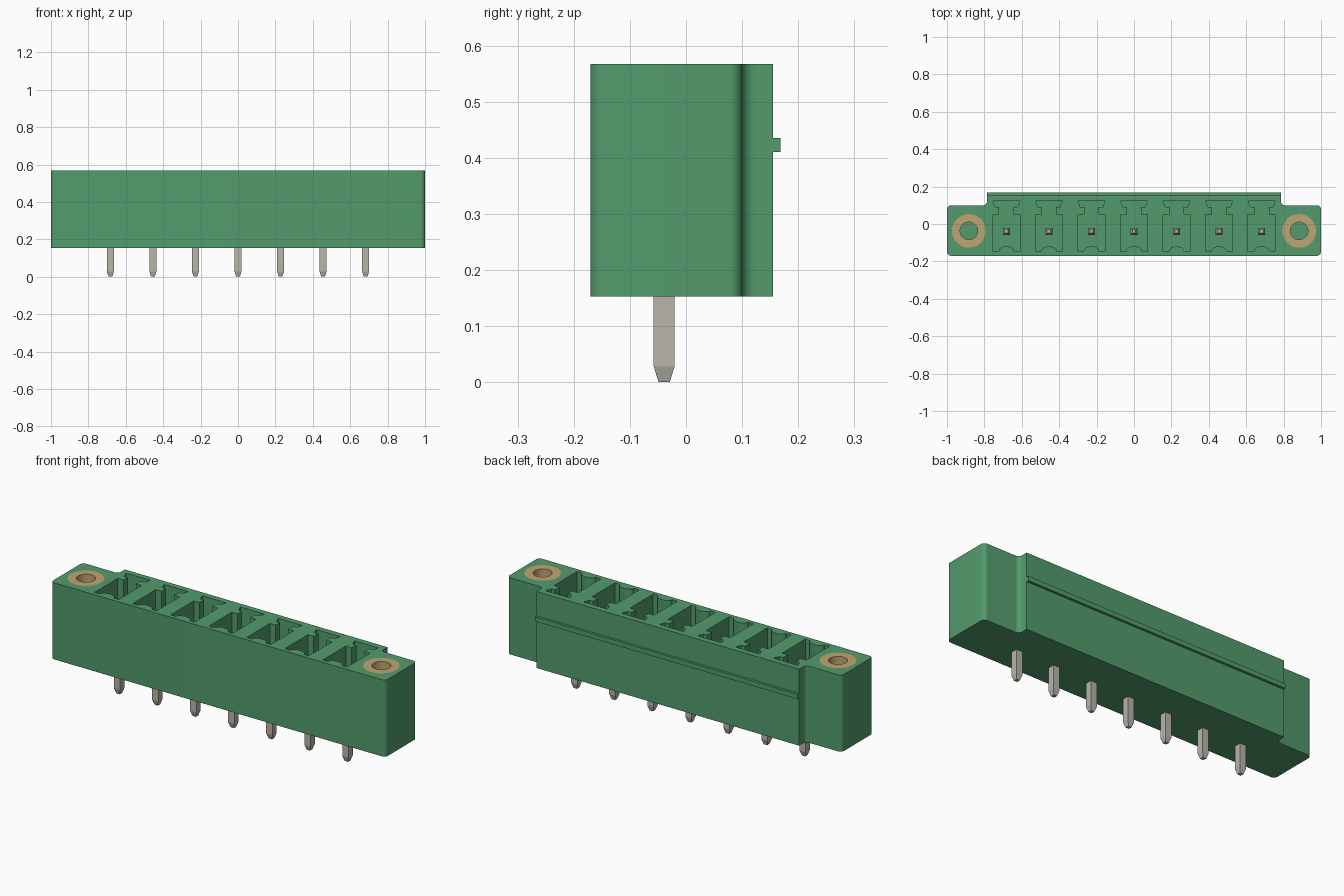
import bpy
import bmesh
from math import cos, sin, pi, tan, radians
from mathutils import Vector

cube = bpy.data.objects.get("Cube")
if cube:
    bpy.data.objects.remove(cube, do_unlink=True)

BOTTOM, TOP = 0.153, 0.567
PITCH, PIN_Y = 0.2275, -0.039
PIN_X = [(i - 3) * PITCH for i in range(7)]
SCREW_X, SCREW_Y = 0.883, -0.037


def material(name, color, rough=0.6):
    m = bpy.data.materials.new(name)
    m.use_nodes = True
    m.diffuse_color = (*color, 1)
    bsdf = m.node_tree.nodes["Principled BSDF"]
    bsdf.inputs["Base Color"].default_value = (*color, 1)
    bsdf.inputs["Roughness"].default_value = rough
    return m


green = material("green plastic", (0.085, 0.33, 0.15))
brass = material("tan brass", (0.52, 0.38, 0.17))
steel = material("pin metal", (0.48, 0.46, 0.40))


def make_object(name, bm, mat):
    bmesh.ops.recalc_face_normals(bm, faces=bm.faces)
    mesh = bpy.data.meshes.new(name)
    bm.to_mesh(mesh)
    bm.free()
    mesh.materials.append(mat)
    ob = bpy.data.objects.new(name, mesh)
    bpy.context.collection.objects.link(ob)
    return ob


def smooth(ob):
    bpy.ops.object.select_all(action="DESELECT")
    ob.select_set(True)
    bpy.context.view_layer.objects.active = ob
    bpy.ops.object.shade_smooth_by_angle(angle=radians(30))


def loft(bm, rings):
    """Closed solid through rings of (x, y, z) points."""
    rows = [[bm.verts.new(p) for p in ring] for ring in rings]
    n = len(rows[0])
    for a, b in zip(rows, rows[1:]):
        for i in range(n):
            j = (i + 1) % n
            bm.faces.new((a[i], a[j], b[j], b[i]))
    bm.faces.new(rows[0][::-1])
    bm.faces.new(rows[-1])


def prism(bm, outline, z0, z1):
    loft(bm, [[(x, y, z) for x, y in outline] for z in (z0, z1)])


def circle(x, y, r, n=40):
    return [(x + r * cos(2 * pi * i / n), y + r * sin(2 * pi * i / n)) for i in range(n)]


def rounded(corners, steps=6):
    """Outline with each (x, y, radius) corner filleted."""
    out = []
    for i, (x, y, r) in enumerate(corners):
        p = Vector((x, y))
        if not r:
            out.append((x, y))
            continue
        u = (Vector(corners[i - 1][:2]) - p).normalized()
        v = (Vector(corners[(i + 1) % len(corners)][:2]) - p).normalized()
        half = u.angle(v) / 2
        center = p + (u + v).normalized() * r / sin(half)
        a = p + u * r / tan(half) - center
        b = p + v * r / tan(half) - center
        for k in range(steps + 1):
            t = k / steps
            d = (a * (1 - t) + b * t).normalized() * r
            out.append(tuple(center + d))
    return out


# Housing: mounting flanges with a raised centre block at the back
R = 0.022
half = [(1, -0.17, R), (1, 0.1, R), (0.785, 0.1, R), (0.785, 0.155, 0)]
corners = half + [(-x, y, r) for x, y, r in reversed(half)]
bm = bmesh.new()
prism(bm, rounded(corners), BOTTOM, TOP)
housing = make_object("housing", bm, green)

# Contact pocket outline: curved bump in front, keyed slot at the back
right = [(0.072, -0.147), (0.072, 0.05), (0.038, 0.05),
         (0.038, 0.09), (0.06, 0.09), (0.072, 0.123)]
left = [(-x, y) for x, y in reversed(right)]
bump = [(-0.042 * cos(pi * i / 10), -0.147 + 0.028 * sin(pi * i / 10)) for i in range(11)]
pocket = right + left + bump

# Cutters for pockets and screw seats
bm = bmesh.new()
for px in PIN_X:
    prism(bm, [(x + px, y) for x, y in pocket], 0.22, TOP + 0.1)
for sx in (-SCREW_X, SCREW_X):
    prism(bm, circle(sx, SCREW_Y, 0.09), 0.22, TOP + 0.1)
cutter = make_object("pocket_cutter", bm, green)
cutter.hide_render = True

cut = housing.modifiers.new("pockets", "BOOLEAN")
cut.operation = "DIFFERENCE"
cut.solver = "EXACT"
cut.object = cutter
bpy.context.view_layer.update()
result = housing.evaluated_get(bpy.context.evaluated_depsgraph_get())
baked = bpy.data.meshes.new_from_object(result)
housing.modifiers.clear()
housing.data = baked
bpy.data.objects.remove(cutter, do_unlink=True)
smooth(housing)

# Latch rib along the back
bm = bmesh.new()
prism(bm, [(-0.785, 0.15), (0.785, 0.15), (0.785, 0.168), (-0.785, 0.168)], 0.41, 0.435)
make_object("latch_rib", bm, green)

# Brass threaded inserts, as tubes
for name, sx in (("right_insert", -SCREW_X), ("left_insert", SCREW_X)):
    bm = bmesh.new()
    path = [(0.09, 0.22), (0.09, TOP), (0.047, TOP), (0.047, 0.22)]
    rows = [[bm.verts.new((x, y, z)) for x, y in circle(sx, SCREW_Y, r)] for r, z in path]
    n = len(rows[0])
    for a, b in zip(rows, rows[1:] + rows[:1]):
        for i in range(n):
            j = (i + 1) % n
            bm.faces.new((a[i], a[j], b[j], b[i]))
    smooth(make_object(name, bm, brass))

# Square contact pins with tapered ends
for k, px in enumerate(PIN_X):
    bm = bmesh.new()
    rings = []
    for h, z in ((0.01, 0), (0.0185, 0.028), (0.0185, 0.42), (0.009, 0.445)):
        rings.append([(px + sx * h, PIN_Y + sy * h, z)
                      for sx, sy in ((-1, -1), (1, -1), (1, 1), (-1, 1))])
    loft(bm, rings)
    make_object(f"contact_pin_{k + 1}", bm, steel)
